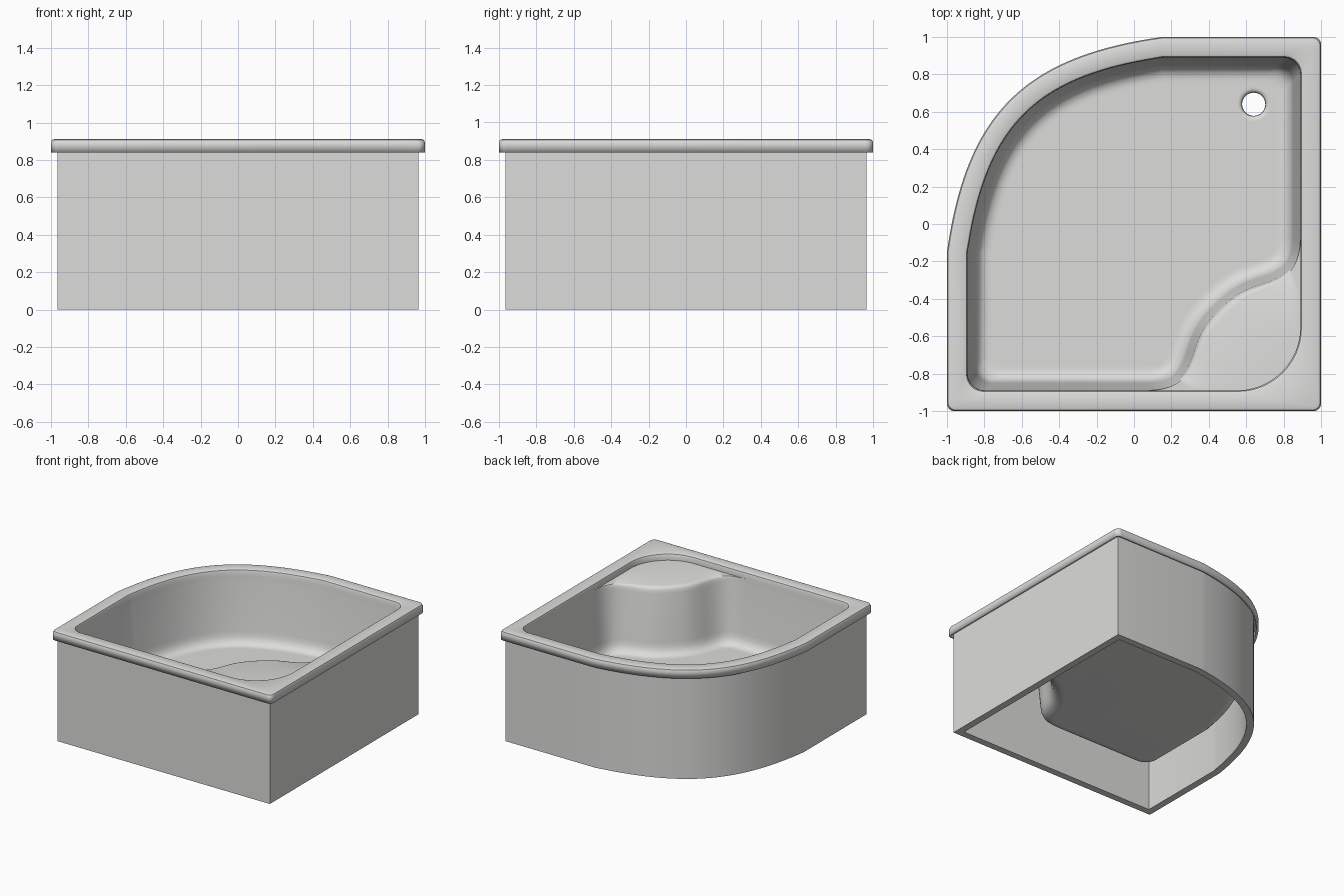
import bpy, bmesh, math
from mathutils import Vector
from mathutils.geometry import interpolate_bezier

if "Cube" in bpy.data.objects:
    bpy.data.objects.remove(bpy.data.objects["Cube"], do_unlink=True)

enamel = bpy.data.materials.new("light_grey_enamel")
enamel.use_nodes = True
GREY = (0.72, 0.72, 0.71, 1)
enamel.diffuse_color = GREY
enamel.node_tree.nodes["Principled BSDF"].inputs["Base Color"].default_value = GREY

SEAT_START = 0.07     # where the seat front leaves the straight sides


def arc(cx, cy, r, start, n):
    """Quarter turn, counter-clockwise, from the start angle in degrees."""
    angles = [math.radians(start + 90 * i / n) for i in range(n + 1)]
    return [Vector((cx + r * math.cos(a), cy + r * math.sin(a))) for a in angles]


def bezier(points, n):
    return [Vector(p[:2]) for p in interpolate_bezier(*[Vector(p) for p in points], n)]


def offset(path, distances, first, last):
    """Move a path to its left; first and last are the end directions."""
    directions = [b - a for a, b in zip(path, path[2:])]
    directions = [Vector(first)] + directions + [Vector(last)]
    return [p + Vector((-t.y, t.x)).normalized() * d
            for p, t, d in zip(path, directions, distances)]


def seat_front(inset, lip):
    """S-shaped seat edge mirrored about the diagonal; lip pulls its middle back."""
    half = bezier(((SEAT_START, -0.89), (0.24, -0.89), (0.29, -0.80), (0.33, -0.67)), 12)
    half += bezier(((0.33, -0.67), (0.36, -0.57), (0.40, -0.52), (0.46, -0.46)), 7)[1:]
    path = half + [Vector((-p.y, -p.x)) for p in reversed(half[:-1])]
    last = len(path) - 1
    distances = [inset - 0.11 - lip * math.sin(math.pi * i / last) ** 2 for i in range(last + 1)]
    return offset(path, distances, (1, 0), (0, 1))


def seat_corner(inset, r):
    """Plain corner with as many points as the seat front."""
    s = 1 - inset
    bend = arc(s - r, r - s, r, -90, 16)
    a, b = Vector((SEAT_START, -s)), Vector((s, -SEAT_START))
    return ([a.lerp(bend[0], i / 9) for i in range(9)] + bend
            + [bend[-1].lerp(b, i / 9) for i in range(1, 10)])


def bow(inset):
    """Large curved corner, meeting the straight sides at a slight angle."""
    path = bezier(((0.15, 1), (-0.59, 0.896), (-0.896, 0.59), (-1, -0.15)), 41)
    return offset(path, [inset] * len(path), (-1, 0), (0, -1))


def outline(inset, r, front):
    s = 1 - inset
    return (front + arc(s - r, s - r, r, 0, 8) + bow(inset)
            + arc(r - s, r - s, r, 180, 8))


def add_ring(bm, points, z):
    return [bm.verts.new((p.x, p.y, z)) for p in points]


def bridge(bm, lower, upper):
    n = len(lower)
    for i in range(n):
        j = (i + 1) % n
        bm.faces.new((lower[i], lower[j], upper[j], upper[i]))


def finish(bm, name):
    mesh = bpy.data.meshes.new(name)
    bm.to_mesh(mesh)
    bm.free()
    mesh.materials.append(enamel)
    obj = bpy.data.objects.new(name, mesh)
    bpy.context.collection.objects.link(obj)
    bpy.ops.object.select_all(action="DESELECT")
    obj.select_set(True)
    bpy.context.view_layer.objects.active = obj
    bpy.ops.object.shade_smooth_by_angle(angle=math.radians(38))
    return obj


# Rim: inset, height, small corner radius, radius around the seat
bm = bmesh.new()
FLOOR = 0.325
rim = [
    (0, 0.84, 0.04, 0.04), (0, 0.893, 0.04, 0.04), (0.006, 0.907, 0.04, 0.04),
    (0.02, 0.912, 0.04, 0.04), (0.095, 0.912, 0.09, 0.34), (0.105, 0.907, 0.09, 0.34),
    (0.11, 0.893, 0.09, 0.34), (0.11, 0.86, 0.09, 0.34),
]
# Bowl: inset, height, pull-back of the rounded seat lip
bowl = [
    (0.11, 0.86, 0.035), (0.1105, 0.856, 0.02), (0.111, 0.847, 0.009),
    (0.112, 0.833, 0.003), (0.114, 0.81, 0), (0.15, FLOOR + 0.1, 0),
    (0.156, FLOOR + 0.06, 0), (0.17, FLOOR + 0.027, 0), (0.192, FLOOR + 0.007, 0),
    (0.22, FLOOR, 0), (0.24, FLOOR, 0),
]
rings = [add_ring(bm, outline(d, r, seat_corner(d, c)), z) for d, z, r, c in rim]
rings += [add_ring(bm, outline(d, 0.09, seat_front(d, lip)), z) for d, z, lip in bowl]
for outer, inner in zip(rings, rings[1:]):
    bridge(bm, outer, inner)

# Drain: dished hole in the floor
drain = []
for radius, depth in ((0.092, 0), (0.082, 0), (0.072, 0.004), (0.065, 0.012), (0.062, 0.025)):
    points = arc(0.64, 0.64, radius, 0, 8)[:-1]
    for start in (90, 180, 270):
        points += arc(0.64, 0.64, radius, start, 8)[:-1]
    drain.append(add_ring(bm, points, FLOOR - depth))
for outer, inner in zip(drain, drain[1:]):
    bridge(bm, outer, inner)

# Floor between the fillet and the drain
edges = []
for ring in (rings[-1], drain[0]):
    edges += [bm.edges.get((ring[i - 1], ring[i])) for i in range(len(ring))]
bmesh.ops.triangle_fill(bm, use_beauty=True, edges=edges, normal=(0, 0, 1))
bmesh.ops.remove_doubles(bm, verts=bm.verts, dist=0.0003)
bmesh.ops.recalc_face_normals(bm, faces=bm.faces)
bm.normal_update()
floor = [f for f in bm.faces if all(abs(v.co.z - FLOOR) < 0.001 for v in f.verts)]
if sum(f.normal.z for f in floor) < 0:
    bmesh.ops.reverse_faces(bm, faces=bm.faces)
basin = finish(bm, "basin")
shell = basin.modifiers.new("shell", "SOLIDIFY")
shell.thickness = 0.02
shell.offset = -1

# Skirt: hollow upright wall under the rim
bm = bmesh.new()
sections = [(0.035, 0), (0.035, 0.885), (0.092, 0.885), (0.092, 0)]
walls = [add_ring(bm, outline(d, 0.002, seat_corner(d, 0.002)), z) for d, z in sections]
for i in range(4):
    bridge(bm, walls[i], walls[(i + 1) % 4])
bmesh.ops.remove_doubles(bm, verts=bm.verts, dist=0.003)
bmesh.ops.recalc_face_normals(bm, faces=bm.faces)
finish(bm, "skirt")
